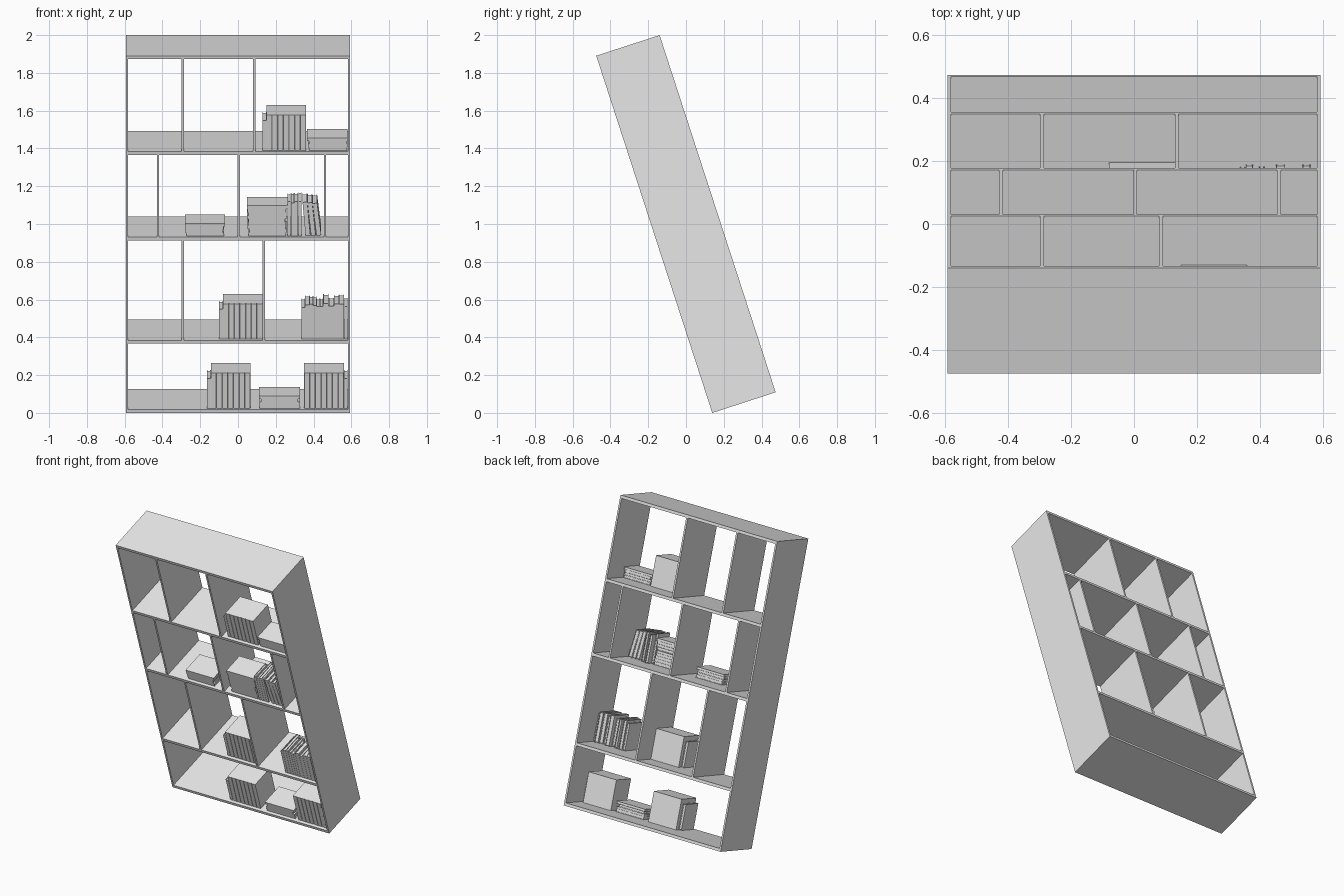
import bpy, bmesh, math, random
from mathutils import Matrix, Vector

random.seed(4)
if "Cube" in bpy.data.objects:
    bpy.data.objects.remove(bpy.data.objects["Cube"])

grey = bpy.data.materials.new("plain grey")
grey.use_nodes = True
grey.diffuse_color = (0.8, 0.8, 0.8, 1)
grey.node_tree.nodes["Principled BSDF"].inputs["Base Color"].default_value = (0.8, 0.8, 0.8, 1)

# Everything is laid out upright (x, depth, height), then leaned back as a whole
LEAN = Matrix.Translation((0, 0.139, 0)) @ Matrix.Rotation(math.radians(18), 4, 'X')
HALF, DEPTH, TALL = 0.594, 0.353, 1.988
SIDE, BOARD = 0.012, 0.019
FLOORS = [BOARD, 0.404, 0.979, 1.455]      # top surface of each shelf
FRONT = 0.02                               # books stand just behind the front edge


def box(bm, x, y, z, turn=Matrix()):
    """Add a box spanning three (low, high) ranges."""
    size = Vector((x[1] - x[0], y[1] - y[0], z[1] - z[0]))
    mid = Vector((sum(x), sum(y), sum(z))) / 2
    bmesh.ops.create_cube(bm, size=1, matrix=turn @ Matrix.Translation(mid) @ Matrix.Diagonal(size).to_4x4())


def finish(bm, name):
    mesh = bpy.data.meshes.new(name)
    bm.transform(LEAN)
    bm.to_mesh(mesh)
    bm.free()
    mesh.materials.append(grey)
    obj = bpy.data.objects.new(name, mesh)
    bpy.context.collection.objects.link(obj)


def panel(name, x, z):
    bm = bmesh.new()
    box(bm, x, (0, DEPTH), z)
    finish(bm, name)


def book(bm, x, z, depth, lying=False, turn=Matrix()):
    """Two covers and a spine around a slightly recessed page block."""
    c, lip = 0.003, 0.004
    y = (FRONT, FRONT + depth)
    thick, length = (z, x) if lying else (x, z)

    def part(t, yy, l):
        box(bm, l if lying else t, yy, t if lying else l, turn)

    inner = (thick[0] + c, thick[1] - c)
    part((thick[0], thick[0] + c), y, length)
    part((thick[1] - c, thick[1]), y, length)
    part(inner, (y[0], y[0] + c), length)
    part(inner, (y[0] + c, y[1] - lip), (length[0] + lip, length[1] - lip))


def matching_set(name, x0, floor, flip=False):
    """Seven equal volumes with chamfered spines and one small book at the end."""
    bm = bmesh.new()
    w, small, count = 0.030, 0.020, 7
    start = x0 if flip else x0 + small
    for i in range(count):
        a = start + i * w
        box(bm, (a, a + w), (FRONT, FRONT + 0.17), (floor, floor + 0.197))
    spines = [e for e in bm.edges
              if all(abs(v.co.y - FRONT) < 1e-4 for v in e.verts)
              and abs(e.verts[0].co.x - e.verts[1].co.x) < 1e-4]
    bmesh.ops.bevel(bm, geom=spines, offset=0.004, segments=2, affect='EDGES', profile=0.5)
    a = start + count * w if flip else x0
    book(bm, (a, a + small), (floor, floor + 0.167), 0.14)
    finish(bm, name)


def pile(name, x, floor, height, count, depth):
    """Books lying flat on top of one another, a little uneven."""
    bm = bmesh.new()
    t = height / count
    for i in range(count):
        wide = i == count - 1
        left, right = (0, 0) if wide else (random.uniform(0, 0.012), random.uniform(0, 0.014))
        low = floor + i * t
        book(bm, (x[0] + left, x[1] - right), (low, low + t),
             depth - (0 if wide else random.uniform(0, 0.02)), lying=True)
    finish(bm, name)


def mixed_row(name, x, floor, count, low, high):
    """Upright books of differing thickness and height filling a span."""
    bm = bmesh.new()
    widths = [random.uniform(0.7, 1.4) for _ in range(count)]
    unit = (x[1] - x[0]) / sum(widths)
    a = x[0]
    for w in widths:
        b = a + w * unit
        book(bm, (a, b - 0.001), (floor, floor + random.uniform(low, high)), random.uniform(0.13, 0.17))
        a = b
    finish(bm, name)


# Case: sides, top and four shelves, open at the back
for side, s in (("left", 1), ("right", -1)):
    panel(side + "_side", sorted((s * HALF, s * (HALF - SIDE))), (0, TALL))
inside = (SIDE - HALF, HALF - SIDE)
panel("top_board", inside, (TALL - BOARD, TALL))
for i, f in enumerate(FLOORS):
    panel(f"shelf_{i + 1}", inside, (f - BOARD, f))

# Upright dividers, staggered from row to row
DIVIDERS = {1: [-0.293, 0.136], 2: [-0.423, 0.004, 0.461], 3: [-0.293, 0.086]}
for row, places in DIVIDERS.items():
    ceiling = (FLOORS + [TALL])[row + 1] - BOARD
    for n, x in enumerate(places):
        panel(f"divider_{row + 1}_{n + 1}", (x - SIDE / 2, x + SIDE / 2), (FLOORS[row], ceiling))

# Bottom row
f1, f2, f3, f4 = FLOORS
matching_set("bottom_book_set", -0.164, f1)
pile("bottom_book_pile", (0.111, 0.329), f1, 0.068, 4, 0.16)
matching_set("bottom_end_book_set", 0.350, f1, flip=True)

# Second row
matching_set("second_row_book_set", -0.100, f2)
mixed_row("second_row_mixed_books", (0.337, 0.581), f2, 11, 0.165, 0.2)

# Third row, with three books leaning over
pile("third_row_low_pile", (-0.281, -0.069), f3, 0.068, 4, 0.16)
pile("third_row_tall_pile", (0.048, 0.261), f3, 0.168, 9, 0.15)
mixed_row("third_row_upright_books", (0.262, 0.337), f3, 4, 0.18, 0.193)
bm = bmesh.new()
for i in range(3):
    a = 0.358 + i * 0.029
    tilt = Matrix.Translation((a, 0, f3)) @ Matrix.Rotation(math.radians(-5 - i), 4, 'Y')
    book(bm, (0, 0.025), (0.001, 0.187 - i * 0.003), 0.15, turn=tilt)
finish(bm, "leaning_books")

# Top row
matching_set("top_row_book_set", 0.130, f4)
pile("top_row_book_pile", (0.365, 0.581), f4, 0.068, 4, 0.16)
